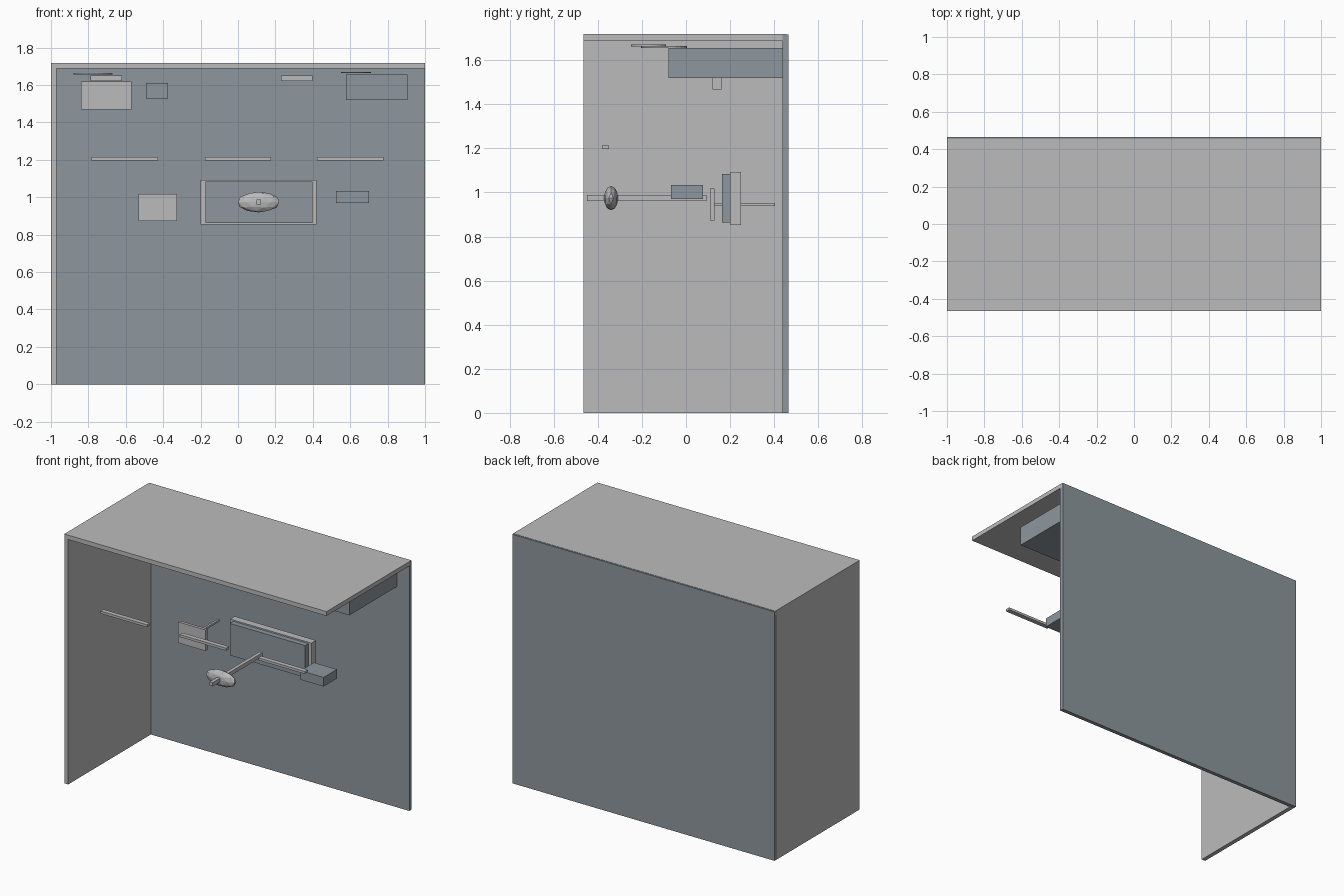
import bpy, bmesh, math
from mathutils import Matrix

if "Cube" in bpy.data.objects:
    bpy.data.objects.remove(bpy.data.objects["Cube"])


def material(name, rgb):
    m = bpy.data.materials.new(name)
    m.diffuse_color = (*rgb, 1)
    m.use_nodes = True
    m.node_tree.nodes["Principled BSDF"].inputs["Base Color"].default_value = m.diffuse_color
    return m


LIGHT = material("light grey", (0.50, 0.50, 0.50))
DARK = material("slate grey", (0.27, 0.31, 0.34))


def finish(name, bm, mat):
    me = bpy.data.meshes.new(name)
    bm.to_mesh(me)
    bm.free()
    me.materials.append(mat)
    ob = bpy.data.objects.new(name, me)
    bpy.context.collection.objects.link(ob)
    return ob


def box(name, x, y, z, mat):
    """Box from (min, max) ranges on each axis."""
    bm = bmesh.new()
    mid = [(r[0] + r[1]) / 2 for r in (x, y, z)]
    size = [r[1] - r[0] for r in (x, y, z)]
    bmesh.ops.create_cube(bm, size=1, matrix=Matrix.Translation(mid) @ Matrix.Diagonal((*size, 1)))
    return finish(name, bm, mat)


def disc(name, x, y, z, radius, mat):
    bm = bmesh.new()
    bmesh.ops.create_cone(bm, cap_ends=True, segments=24, radius1=radius, radius2=radius,
                          depth=0.008, matrix=Matrix.Translation((x, y, z)))
    return finish(name, bm, mat)


# room shell
box("back_wall", (-1, 1), (0.437, 0.464), (0, 1.716), DARK)
box("left_wall", (-1, -0.97), (-0.464, 0.437), (0, 1.69), LIGHT)
box("ceiling", (-1, 1), (-0.464, 0.455), (1.688, 1.718), LIGHT)

# ceiling fittings
box("ceiling_duct", (0.578, 0.905), (-0.08, 0.437), (1.52, 1.655), DARK)
box("hanging_sign", (-0.84, -0.57), (0.12, 0.16), (1.468, 1.62), LIGHT)
box("ceiling_speaker", (-0.492, -0.373), (0.12, 0.22), (1.527, 1.61), DARK)
for i, x in enumerate((-0.705, 0.315)):
    box(f"ceiling_lamp_{i + 1}", (x - 0.084, x + 0.084), (0.08, 0.25), (1.622, 1.65), LIGHT)
disc("ceiling_disc_left", -0.775, -0.10, 1.66, 0.105, LIGHT)
disc("ceiling_disc_right", 0.63, -0.17, 1.667, 0.08, LIGHT)

# row of three bars
for i, x in enumerate((-0.605, 0, 0.6)):
    box(f"bar_{i + 1}", (x - 0.177, x + 0.177), (-0.382, -0.35), (1.197, 1.214), LIGHT)

# small panel on an arm
box("panel", (-0.533, -0.325), (0.11, 0.13), (0.873, 1.018), LIGHT)
box("panel_arm", (-0.437, -0.423), (0.13, 0.403), (0.938, 0.952), LIGHT)

# framed screen
box("screen_frame", (-0.20, 0.42), (0.20, 0.25), (0.853, 1.092), LIGHT)
box("screen", (-0.175, 0.397), (0.163, 0.20), (0.863, 1.083), DARK)

# side box
box("side_box", (0.525, 0.70), (-0.068, 0.078), (0.97, 1.033), DARK)

# faceted oval on a square rod
box("rod", (0.098, 0.122), (-0.45, 0.092), (0.962, 0.988), LIGHT)
bm = bmesh.new()
bmesh.ops.create_icosphere(bm, subdivisions=2, radius=1,
                           matrix=Matrix.Translation((0.11, -0.34, 0.974)) @ Matrix.Diagonal((0.115, 0.033, 0.055, 1)))
finish("oval", bm, LIGHT)
